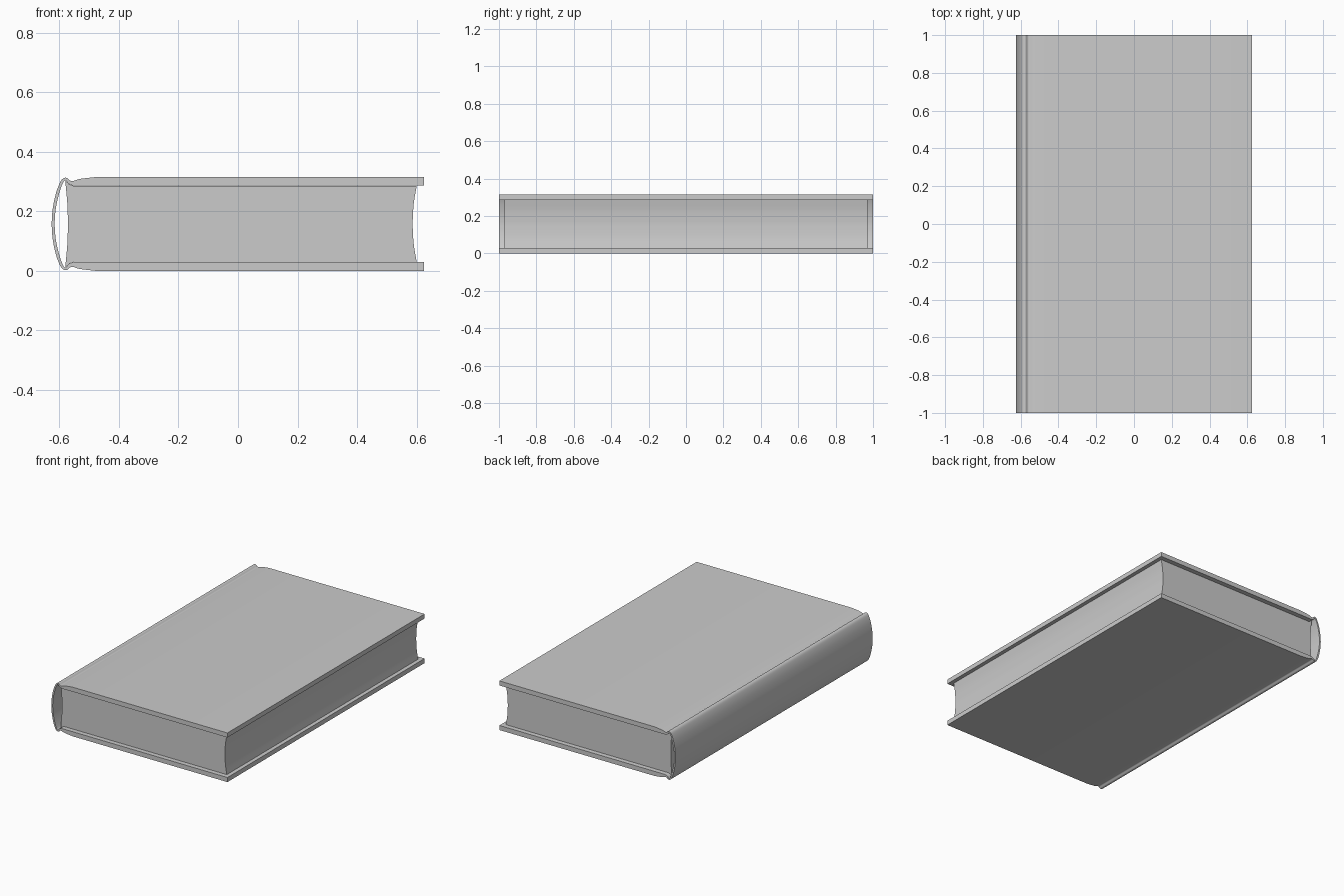
import bpy, bmesh, math
from mathutils import Vector

if "Cube" in bpy.data.objects:
    bpy.data.objects.remove(bpy.data.objects["Cube"])

MID = 0.1577  # mid height of the book


def spline(pts, n=4):
    """Smooth Catmull-Rom curve through 2D points."""
    p = [Vector(q) for q in pts]
    p = [2 * p[0] - p[1]] + p + [2 * p[-1] - p[-2]]
    out = []
    for i in range(1, len(p) - 2):
        a, b, c, d = p[i - 1:i + 3]
        for k in range(n):
            t = k / n
            out.append(0.5 * (2 * b + (c - a) * t + (2 * a - 5 * b + 4 * c - d) * t * t
                              + (3 * b - a - 3 * c + d) * t ** 3))
    return out + [p[-2]]


def mirrored(half):
    """Upper half curve (middle first) -> whole curve from bottom to top."""
    low = [Vector((q.x, 2 * MID - q.y)) for q in reversed(half)]
    if abs(half[0].y - MID) < 1e-5:
        low.pop()
    return low + half


def extrude_profile(name, profile, half_len):
    bm = bmesh.new()
    face = bm.faces.new([bm.verts.new((q.x, -half_len, q.y)) for q in profile])
    ext = bmesh.ops.extrude_face_region(bm, geom=[face])
    moved = [v for v in ext["geom"] if isinstance(v, bmesh.types.BMVert)]
    bmesh.ops.translate(bm, verts=moved, vec=(0, 2 * half_len, 0))
    bmesh.ops.recalc_face_normals(bm, faces=bm.faces)
    mesh = bpy.data.meshes.new(name)
    bm.to_mesh(mesh)
    bm.free()
    obj = bpy.data.objects.new(name, mesh)
    bpy.context.collection.objects.link(obj)
    bpy.context.view_layer.objects.active = obj
    obj.select_set(True)
    bpy.ops.object.shade_smooth_by_angle(angle=math.radians(30))
    obj.select_set(False)
    return obj


# Cover: rounded spine, hinge grooves and two boards in one section
outer = spline([(-0.626, MID), (-0.622, 0.21), (-0.611, 0.262), (-0.597, 0.298),
                (-0.586, 0.311), (-0.574, 0.312), (-0.563, 0.303), (-0.553, 0.302),
                (-0.53, 0.309), (-0.475, 0.3154)]) + [Vector((0.625, 0.3154))]
inner = spline([(-0.616, MID), (-0.612, 0.208), (-0.601, 0.258), (-0.589, 0.293),
                (-0.582, 0.303), (-0.577, 0.303), (-0.568, 0.292),
                (-0.552, 0.286)]) + [Vector((0.625, 0.286))]
extrude_profile("cover", mirrored(outer) + mirrored(inner)[::-1], 1.0)

# Page block: concave fore edge, back edge flaring into the hinges
back = spline([(-0.571, MID), (-0.573, 0.225), (-0.580, 0.3025)], 5) \
    + spline([(-0.577, 0.3025), (-0.568, 0.2915), (-0.552, 0.2855)], 4)
fore = spline([(0.586, MID), (0.590, 0.225), (0.600, 0.2855)], 5)
extrude_profile("page_block", mirrored(back) + mirrored(fore)[::-1], 0.97)
